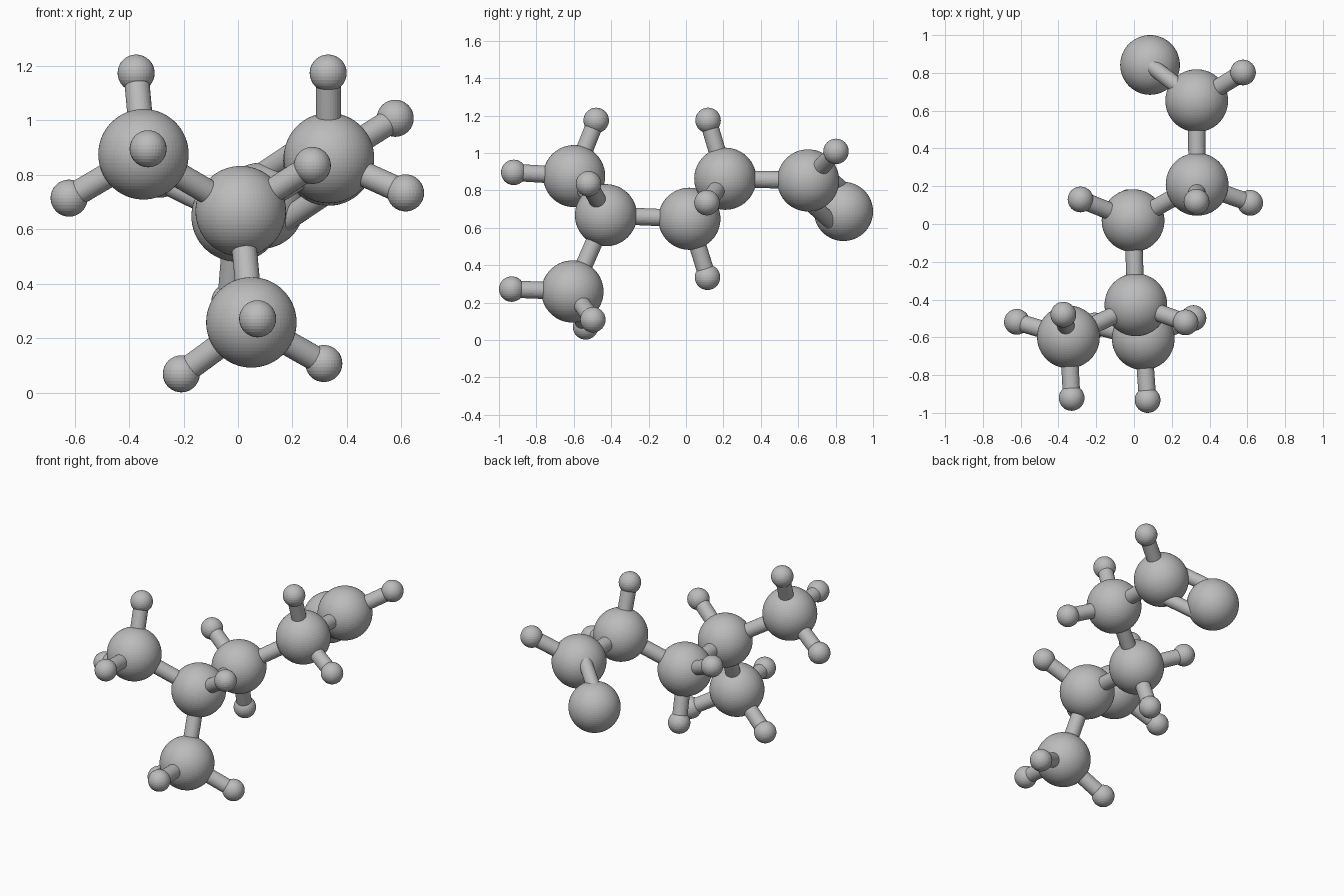
import bpy
from mathutils import Vector

cube = bpy.data.objects.get("Cube")
if cube:
    bpy.data.objects.remove(cube, do_unlink=True)

# Single matte grey for every part
grey = bpy.data.materials.new("mid_grey")
grey.use_nodes = True
grey.diffuse_color = (0.5, 0.5, 0.5, 1)
grey.node_tree.nodes["Principled BSDF"].inputs["Base Color"].default_value = (0.5, 0.5, 0.5, 1)

LARGE, OXYGEN, SMALL, ROD = 0.166, 0.158, 0.068, 0.046


def finish(name):
    obj = bpy.context.object
    obj.name = name
    obj.data.materials.append(grey)


def ball(name, centre, radius, segments):
    bpy.ops.mesh.primitive_uv_sphere_add(
        segments=segments, ring_count=segments // 2, radius=radius, location=centre)
    finish(name)


def rod(name, start, end, radius=ROD, offset=Vector()):
    a, b = Vector(start) + offset, Vector(end) + offset
    bpy.ops.mesh.primitive_cylinder_add(
        vertices=32, radius=radius, depth=(b - a).length, location=(a + b) / 2,
        rotation=(b - a).to_track_quat('Z', 'Y').to_euler())
    finish(name)


# Carbon chain: centre of each large ball and the small balls around it
carbons = {
    "upper_branch": ((-0.347, -0.598, 0.876),
                     [(-0.374, -0.48, 1.174), (-0.33, -0.921, 0.896), (-0.62, -0.518, 0.715)]),
    "fork": ((0.01, -0.428, 0.667), [(0.273, -0.521, 0.835)]),
    "lower_branch": ((0.049, -0.607, 0.259),
                     [(0.072, -0.932, 0.272), (0.315, -0.498, 0.108), (-0.208, -0.537, 0.07)]),
    "inner_chain": ((-0.005, 0.018, 0.648), [(-0.283, 0.13, 0.785), (-0.03, 0.115, 0.335)]),
    "outer_chain": ((0.334, 0.21, 0.862), [(0.331, 0.118, 1.174), (0.615, 0.112, 0.734)]),
    "chain_end": ((0.332, 0.653, 0.853), [(0.577, 0.802, 1.008)]),
}
for name, (centre, hydrogens) in carbons.items():
    ball(name + "_carbon", centre, LARGE, 64)
    for i, h in enumerate(hydrogens, 1):
        ball(f"{name}_hydrogen_{i}", h, SMALL, 32)
        rod(f"{name}_hydrogen_bond_{i}", centre, h)

# Single bonds along the skeleton
for a, b in (("upper_branch", "fork"), ("lower_branch", "fork"), ("fork", "inner_chain"),
             ("inner_chain", "outer_chain"), ("outer_chain", "chain_end")):
    rod(f"{a}_to_{b}_bond", carbons[a][0], carbons[b][0])

# Oxygen with its double bond, the two rods spread vertically
end = Vector(carbons["chain_end"][0])
oxygen = Vector((0.085, 0.842, 0.687))
ball("oxygen", oxygen, OXYGEN, 64)
along = (oxygen - end).normalized()
up = Vector((0, 0, 1))
side = (up - along * up.dot(along)).normalized() * 0.1
rod("double_bond_upper", end, oxygen, 0.042, side)
rod("double_bond_lower", end, oxygen, 0.042, -side)
